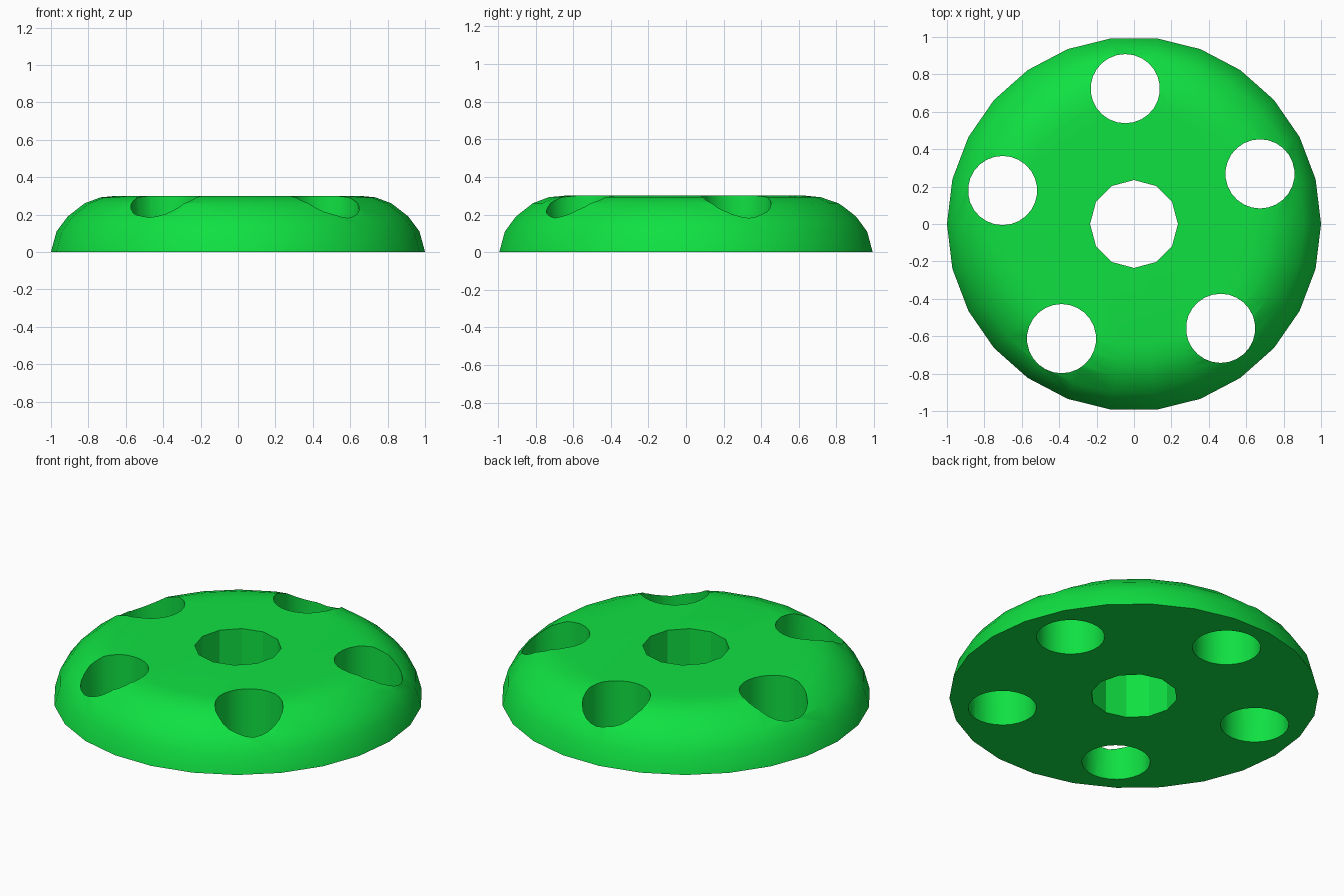
import bpy, bmesh, math

if "Cube" in bpy.data.objects:
    bpy.data.objects.remove(bpy.data.objects["Cube"])

green = bpy.data.materials.new("bright green")
green.diffuse_color = (0.005, 0.75, 0.054, 1)
green.use_nodes = True
green.node_tree.nodes["Principled BSDF"].inputs["Base Color"].default_value = green.diffuse_color


def make_object(name, bm):
    bmesh.ops.recalc_face_normals(bm, faces=bm.faces)
    mesh = bpy.data.meshes.new(name)
    bm.to_mesh(mesh)
    bm.free()
    mesh.materials.append(green)
    obj = bpy.data.objects.new(name, mesh)
    bpy.context.collection.objects.link(obj)
    return obj


# Domed disc: 26-sided lathe of a rounded edge profile (radius, height)
SIDES = 26
profile = [(1.0, 0.0), (0.97, 0.11), (0.91, 0.19),
           (0.82, 0.26), (0.735, 0.292), (0.65, 0.30)]
bm = bmesh.new()
rings = [[bm.verts.new((r * math.cos(2 * math.pi * i / SIDES),
                        r * math.sin(2 * math.pi * i / SIDES), z))
          for i in range(SIDES)] for r, z in profile]
for low, high in zip(rings, rings[1:]):
    for i in range(SIDES):
        j = (i + 1) % SIDES
        bm.faces.new((low[i], low[j], high[j], high[i]))
bm.faces.new(rings[0][::-1])
bm.faces.new(rings[-1])
disc = make_object("disc", bm)


def cut_hole(x, y, radius, sides):
    """Cut a vertical through hole into the disc."""
    cutter_bm = bmesh.new()
    bmesh.ops.create_cone(cutter_bm, cap_ends=True, segments=sides,
                          radius1=radius, radius2=radius, depth=1.0)
    cutter = make_object("hole_cutter", cutter_bm)
    cutter.location = (x, y, 0.15)
    cutter.hide_render = True
    bpy.context.view_layer.update()
    mod = disc.modifiers.new("hole", "BOOLEAN")
    mod.operation = "DIFFERENCE"
    mod.solver = "EXACT"
    mod.object = cutter
    bpy.context.view_layer.objects.active = disc
    bpy.ops.object.modifier_apply(modifier=mod.name)
    bpy.data.objects.remove(cutter)


# Faceted centre hole and five round holes around it
cut_hole(0, 0, 0.235, 12)
for k in range(5):
    a = math.radians(21.7 + 72 * k)
    cut_hole(0.725 * math.cos(a), 0.725 * math.sin(a), 0.185, 26)

# Smooth rounded edge and round holes; facets of the centre hole stay flat
bpy.ops.object.select_all(action="DESELECT")
disc.select_set(True)
bpy.context.view_layer.objects.active = disc
bpy.ops.object.shade_smooth_by_angle(angle=math.radians(28))
